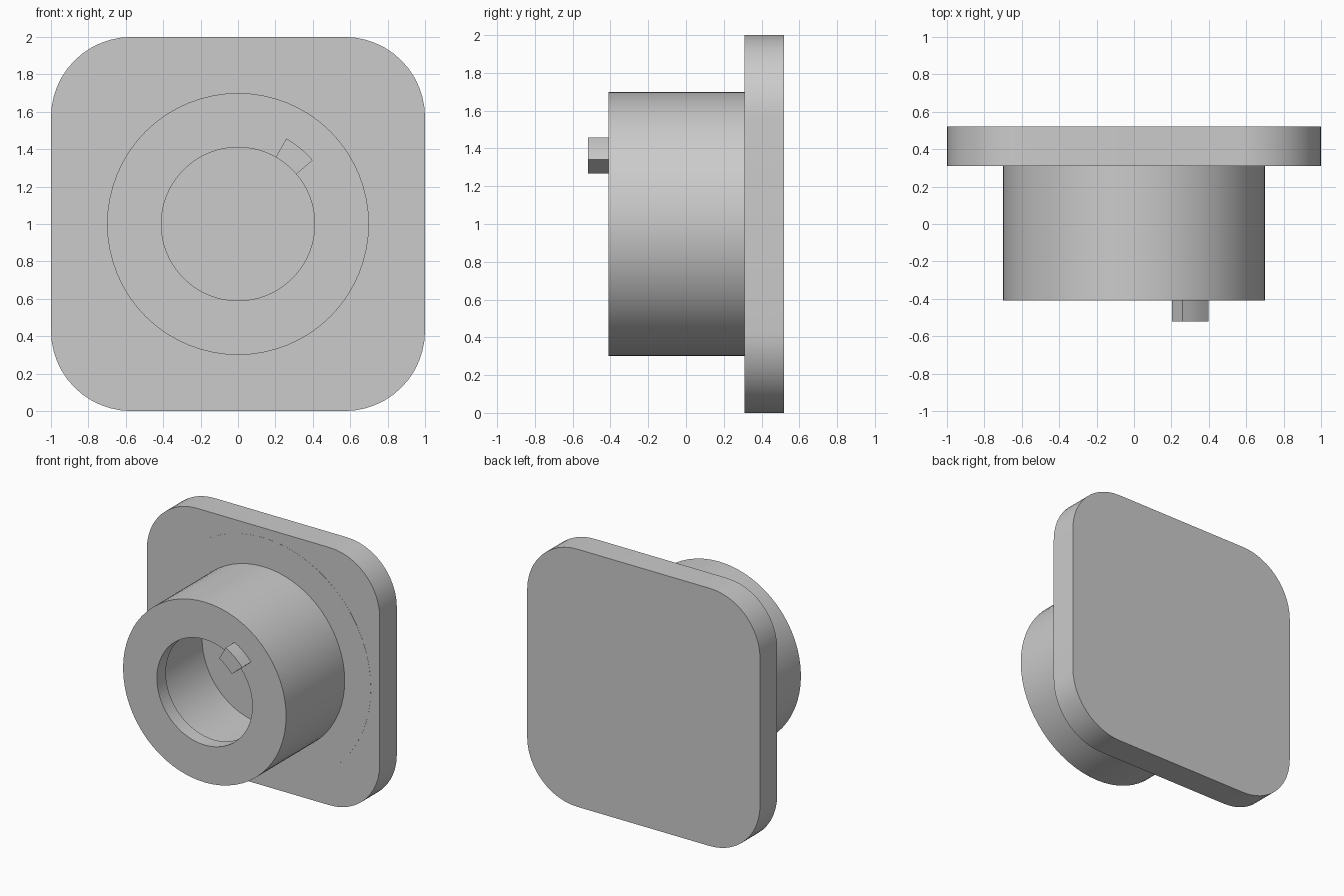
import bpy
import bmesh
from math import cos, sin, pi, radians

if "Cube" in bpy.data.objects:
    bpy.data.objects.remove(bpy.data.objects["Cube"], do_unlink=True)

CENTRE_Z = 1.0
FRONT, PLATE_FRONT, BACK = -0.41, 0.31, 0.52

grey = bpy.data.materials.new("light_grey")
grey.use_nodes = True
colour = (0.6, 0.6, 0.6, 1)
grey.diffuse_color = colour
grey.node_tree.nodes["Principled BSDF"].inputs["Base Color"].default_value = colour


def finish(name, bm):
    """Turn a bmesh into a grey, smooth-shaded object with sharp edges."""
    bmesh.ops.recalc_face_normals(bm, faces=bm.faces)
    mesh = bpy.data.meshes.new(name)
    bm.to_mesh(mesh)
    bm.free()
    mesh.materials.append(grey)
    obj = bpy.data.objects.new(name, mesh)
    bpy.context.collection.objects.link(obj)
    bpy.ops.object.select_all(action="DESELECT")
    obj.select_set(True)
    bpy.context.view_layer.objects.active = obj
    bpy.ops.object.shade_smooth_by_angle(angle=radians(30))
    return obj


def arc(cx, cz, radius, start, end, steps):
    angles = [radians(start + (end - start) * i / steps) for i in range(steps + 1)]
    return [(cx + radius * cos(a), cz + radius * sin(a)) for a in angles]


def prism(name, outline, y0, y1):
    """Extrude an x-z outline along y."""
    bm = bmesh.new()
    face = bm.faces.new([bm.verts.new((x, y0, z)) for x, z in outline])
    grown = bmesh.ops.extrude_face_region(bm, geom=[face])["geom"]
    verts = [v for v in grown if isinstance(v, bmesh.types.BMVert)]
    bmesh.ops.translate(bm, verts=verts, vec=(0, y1 - y0, 0))
    return finish(name, bm)


def lathe(name, profile, segments=64):
    """Revolve a closed (radius, y) profile about the y axis."""
    bm = bmesh.new()
    rings = []
    for i in range(segments):
        a = 2 * pi * i / segments
        rings.append([bm.verts.new((r * cos(a), y, CENTRE_Z + r * sin(a)))
                      for r, y in profile])
    n = len(profile)
    for i, ring in enumerate(rings):
        following = rings[(i + 1) % segments]
        for j in range(n):
            k = (j + 1) % n
            bm.faces.new((ring[j], ring[k], following[k], following[j]))
    return finish(name, bm)


# Square plate with rounded corners
corner = 0.43
inset = 1 - corner
plate_outline = []
for quarter, (sx, sz) in enumerate([(1, 1), (-1, 1), (-1, -1), (1, -1)]):
    plate_outline += arc(sx * inset, CENTRE_Z + sz * inset, corner,
                         quarter * 90, quarter * 90 + 90, 12)
prism("back_plate", plate_outline, PLATE_FRONT, BACK)

# Almost flush round disc in the front of the plate
prism("flush_disc", arc(0, CENTRE_Z, 0.925, 0, 354, 59),
      PLATE_FRONT - 0.001, PLATE_FRONT + 0.05)

# Hollow socket with an inward lip at its mouth
lip, bore, outer = 0.41, 0.525, 0.7
lip_back = FRONT + 0.11
lathe("socket", [(lip, FRONT), (outer, FRONT), (outer, PLATE_FRONT + 0.02),
                 (bore, PLATE_FRONT + 0.02), (bore, lip_back), (lip, lip_back)])

# Small locating tab standing on the lip
tab_outline = (arc(0, CENTRE_Z, bore, 40.5, 60.5, 4)
               + arc(0, CENTRE_Z, lip, 60.5, 40.5, 4))
prism("locating_tab", tab_outline, -BACK, FRONT + 0.01)
